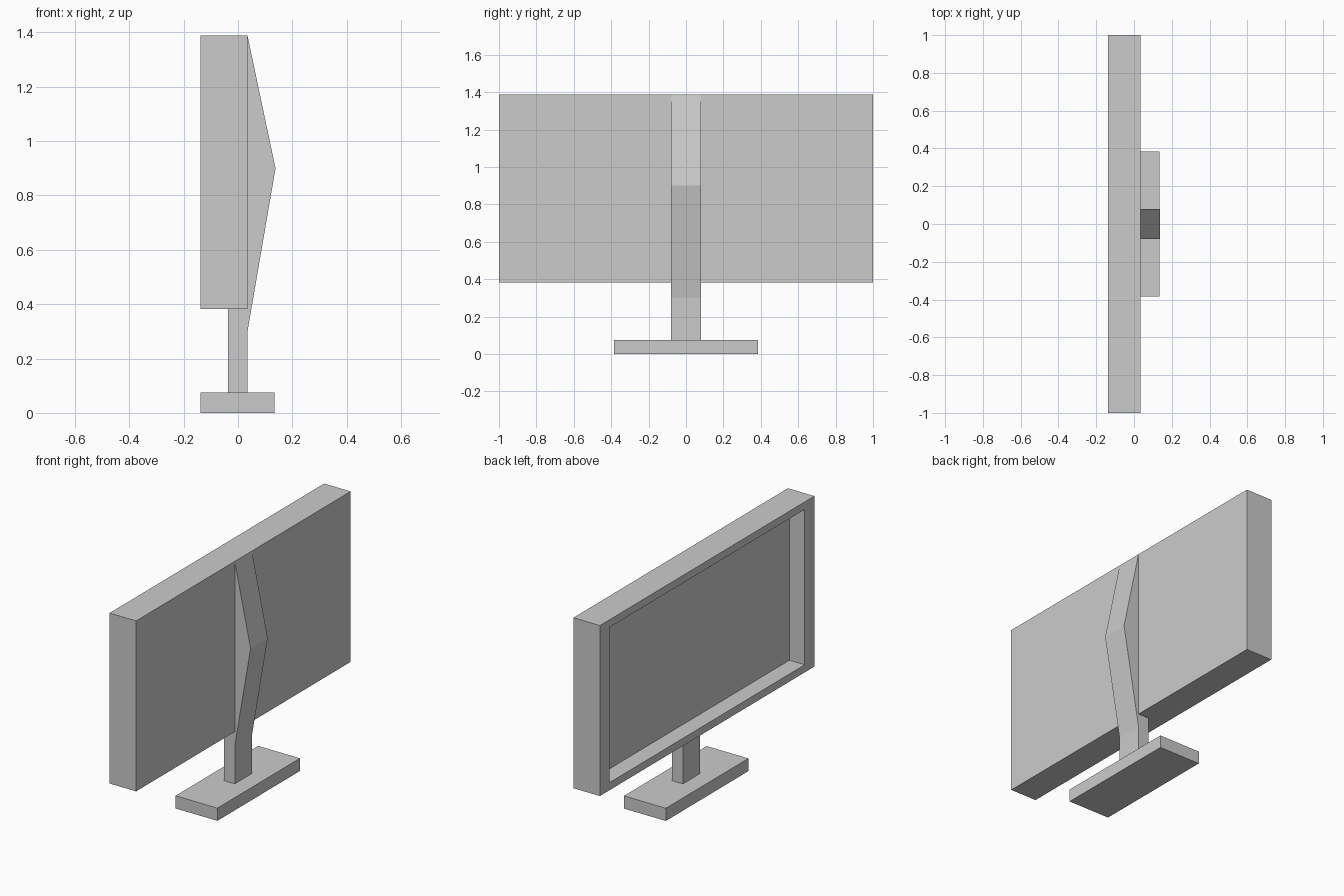
import bpy, bmesh

if "Cube" in bpy.data.objects:
    bpy.data.objects.remove(bpy.data.objects["Cube"])


def make_object(name, bm):
    bmesh.ops.recalc_face_normals(bm, faces=bm.faces[:])
    mesh = bpy.data.meshes.new(name)
    bm.to_mesh(mesh)
    bm.free()
    obj = bpy.data.objects.new(name, mesh)
    bpy.context.collection.objects.link(obj)
    return obj


def box_bmesh(lo, hi):
    bm = bmesh.new()
    bmesh.ops.create_cube(bm, size=1)
    for v in bm.verts:
        v.co = [(a + b) / 2 + c * (b - a) for a, b, c in zip(lo, hi, v.co)]
    bm.normal_update()
    return bm


# Flat base plate
make_object("base", box_bmesh((-0.138, -0.385, 0), (0.135, 0.385, 0.075)))

# Screen housing: the display face (-x) is inset, then pushed back
Z0, Z1 = 0.382, 1.388
BEZEL_Y, BEZEL_Z, DEPTH = 0.09, 0.045, 0.10
bm = box_bmesh((-0.138, -1, Z0), (0.035, 1, Z1))
display = min(bm.faces, key=lambda f: f.calc_center_median().x)
bmesh.ops.inset_individual(bm, faces=[display], thickness=0.04)
for v in display.verts:
    v.co.y = (1 - BEZEL_Y) * (1 if v.co.y > 0 else -1)
    v.co.z = Z1 - BEZEL_Z if v.co.z > (Z0 + Z1) / 2 else Z0 + BEZEL_Z
recess = bmesh.ops.extrude_discrete_faces(bm, faces=[display])["faces"][0]
bmesh.ops.translate(bm, verts=recess.verts[:], vec=(DEPTH, 0, 0))
make_object("screen", bm)

# Stand: neck and angled rear spine from one side profile (x, z)
profile = [(-0.036, 0.075), (0.035, 0.075), (0.035, 0.30), (0.138, 0.90),
           (0.035, Z1), (0.035, Z0), (-0.036, Z0)]
HALF_WIDTH = 0.08
bm = bmesh.new()
side = bm.faces.new([bm.verts.new((x, -HALF_WIDTH, z)) for x, z in profile])
ext = bmesh.ops.extrude_face_region(bm, geom=[side], use_keep_orig=True)
bmesh.ops.translate(bm, vec=(0, 2 * HALF_WIDTH, 0),
                    verts=[g for g in ext["geom"] if isinstance(g, bmesh.types.BMVert)])
make_object("stand", bm)
